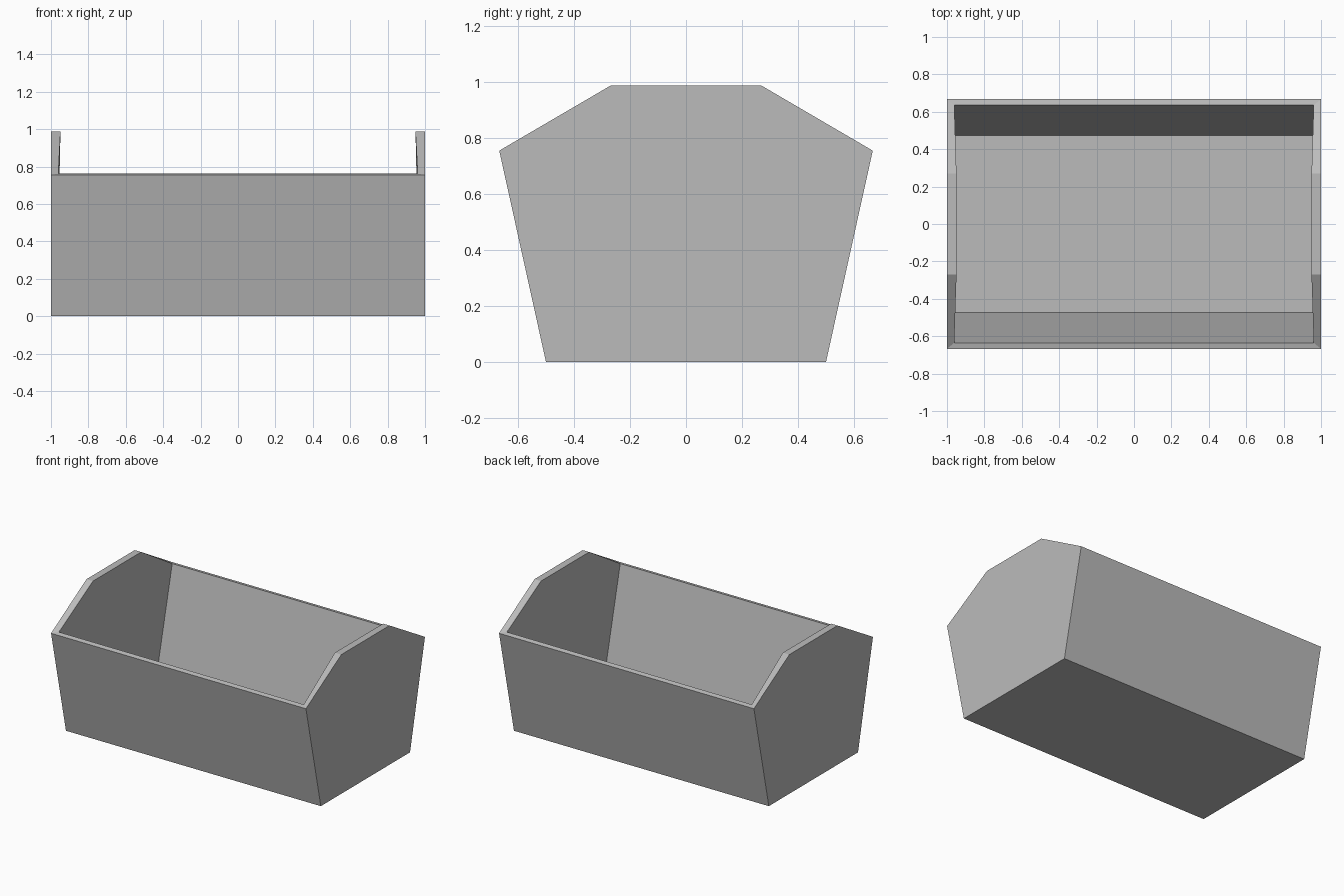
import bpy
import bmesh

cube = bpy.data.objects.get("Cube")
if cube:
    bpy.data.objects.remove(cube, do_unlink=True)

# Plain grey material
grey = bpy.data.materials.new("plain grey")
grey.use_nodes = True
colour = (0.5, 0.5, 0.5, 1)
grey.diffuse_color = colour
grey.node_tree.nodes["Principled BSDF"].inputs["Base Color"].default_value = colour

# End panel outline: flared sides rising to a flat-topped gable
half = [(0.5, 0), (0.667, 0.755), (0.27, 0.987)]
outline = half + [(-y, z) for y, z in reversed(half)]

# Open shell: two end panels, two long sides and a floor
bm = bmesh.new()
left, right = [[bm.verts.new((x, y, z)) for y, z in outline] for x in (1, -1)]
bm.faces.new(left)
bm.faces.new(right[::-1])
for i, j in ((0, 1), (4, 5), (5, 0)):
    bm.faces.new((left[j], left[i], right[i], right[j]))
bmesh.ops.recalc_face_normals(bm, faces=bm.faces)
# Make sure the floor, and so the whole shell, faces outwards
bm.normal_update()
bm.faces.ensure_lookup_table()
if bm.faces[0].normal.x < 0:
    bmesh.ops.reverse_faces(bm, faces=bm.faces)

mesh = bpy.data.meshes.new("trough")
bm.to_mesh(mesh)
bm.free()
mesh.materials.append(grey)
trough = bpy.data.objects.new("trough", mesh)
bpy.context.collection.objects.link(trough)

# Wall thickness grows inwards
walls = trough.modifiers.new("wall thickness", 'SOLIDIFY')
walls.thickness = 0.051
walls.offset = -1
